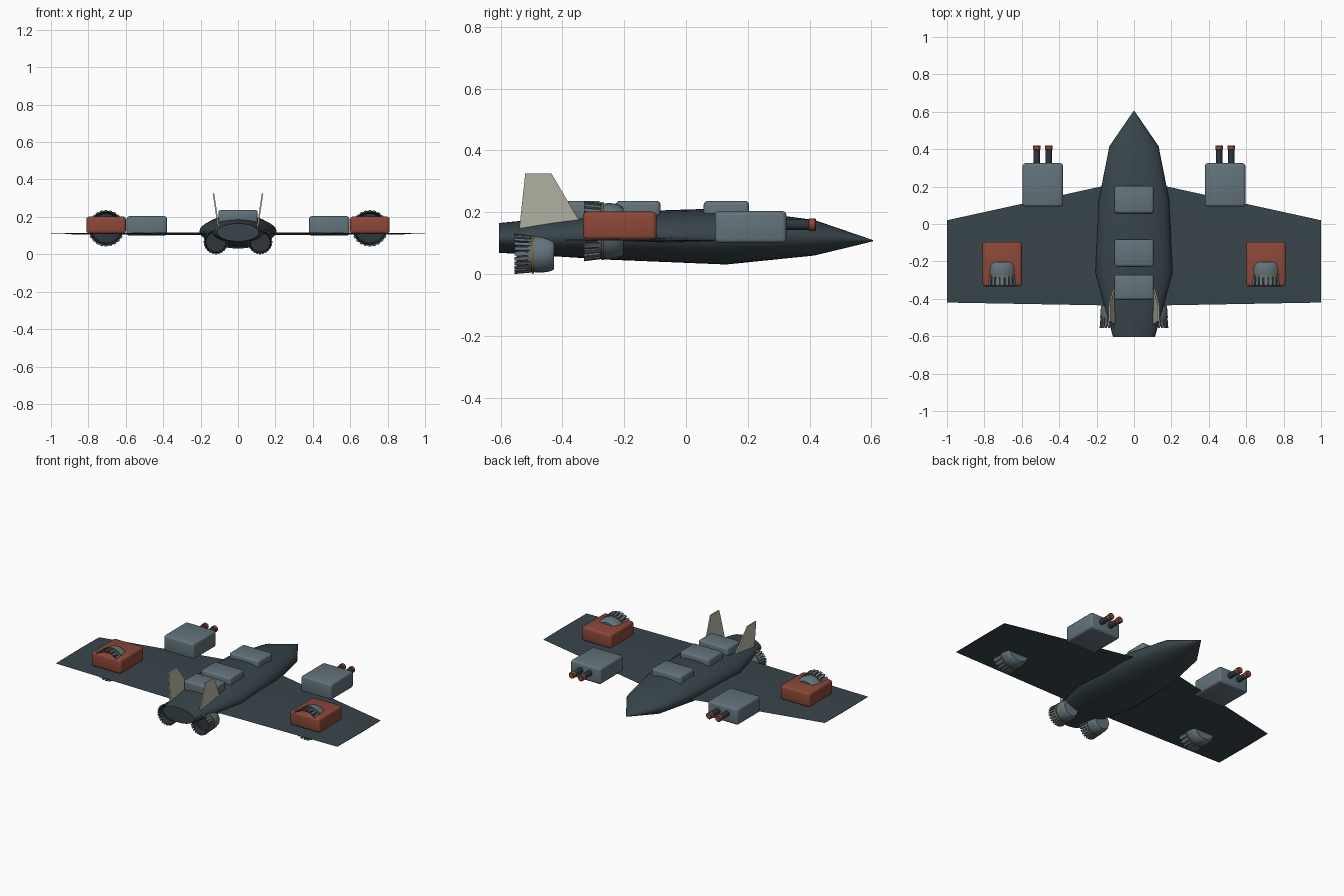
import bpy, bmesh, math
from mathutils import Vector

if "Cube" in bpy.data.objects:
    bpy.data.objects.remove(bpy.data.objects["Cube"])


def mat(name, r, g, b):
    m = bpy.data.materials.new(name)
    lin = lambda c: ((c / 255 + 0.055) / 1.055) ** 2.4
    m.diffuse_color = (lin(r), lin(g), lin(b), 1)
    m.use_nodes = True
    m.node_tree.nodes["Principled BSDF"].inputs["Base Color"].default_value = m.diffuse_color
    return m


HULL = mat("dark slate hull", 56, 69, 75)
GREY = mat("blue grey panel", 99, 115, 123)
RED = mat("rust red", 140, 72, 56)
BONE = mat("bone fin", 190, 189, 173)
GOLD = mat("dull brass", 125, 100, 55)
DARK = mat("dark metal", 45, 54, 60)


def finish(bm, name, material, smooth=None):
    bmesh.ops.recalc_face_normals(bm, faces=bm.faces)
    me = bpy.data.meshes.new(name)
    bm.to_mesh(me)
    bm.free()
    ob = bpy.data.objects.new(name, me)
    bpy.context.collection.objects.link(ob)
    me.materials.append(material)
    if smooth:
        bpy.ops.object.select_all(action='DESELECT')
        ob.select_set(True)
        bpy.context.view_layer.objects.active = ob
        bpy.ops.object.shade_smooth_by_angle(angle=math.radians(smooth))
    return ob


def loft(name, rings, material, smooth=35, caps=True):
    """Skin a list of equal-length point rings."""
    bm = bmesh.new()
    loops = [[bm.verts.new(p) for p in ring] for ring in rings]
    n = len(loops[0])
    for a, b in zip(loops, loops[1:]):
        for i in range(n):
            j = (i + 1) % n
            bm.faces.new((a[i], a[j], b[j], b[i]))
    if caps:
        bm.faces.new(loops[0])
        bm.faces.new(loops[-1])
    return finish(bm, name, material, smooth)


def ellipse(cx, y, cz, rx, rz, n=24):
    return [(cx + rx * math.cos(2 * math.pi * i / n), y,
             cz + rz * math.sin(2 * math.pi * i / n)) for i in range(n)]


def lathe(name, cx, cz, profile, material, n=24, smooth=35, caps=True):
    """Round part along y from (y, radius) pairs."""
    return loft(name, [ellipse(cx, y, cz, r, r, n) for y, r in profile],
                material, smooth, caps)


def box(name, x, y, z, material, bevel=0.014):
    """Rounded box from (min, max) ranges."""
    bm = bmesh.new()
    bmesh.ops.create_cube(bm, size=1)
    for v in bm.verts:
        v.co = Vector([(r[0] + r[1]) / 2 + c * (r[1] - r[0])
                       for r, c in zip((x, y, z), v.co)])
    bmesh.ops.bevel(bm, geom=bm.edges[:], offset=bevel, segments=3,
                    profile=0.5, affect='EDGES')
    return finish(bm, name, material, 40)


# Fuselage: y, half width, bottom, top
stations = [(0.605, 0.002, 0.106, 0.110), (0.415, 0.132, 0.060, 0.175),
            (0.13, 0.188, 0.031, 0.213), (-0.26, 0.206, 0.047, 0.200),
            (-0.605, 0.112, 0.069, 0.165)]
loft("fuselage", [ellipse(0, y, (b + t) / 2, w, (t - b) / 2, 32)
                  for y, w, b, t in stations], HULL, 50)

# Equipment boxes along the spine
for i, (y0, y1) in enumerate([(0.057, 0.204), (-0.228, -0.082), (-0.405, -0.272)]):
    box(f"spine_box_{i + 1}", (-0.105, 0.105), (y0, y1), (0.165, 0.237), GREY)


def engine(name, cx, y0, cz, r):
    """Bell engine: dome, brass rings, nozzle lining and petals; y0 is the rear."""
    lathe(name + "_body", cx, cz,
          [(y0 + 0.045, r * 0.55), (y0 + 0.045, r * 0.88), (y0 + 0.08, r * 0.93),
           (y0 + 0.105, r * 0.9), (y0 + 0.12, r * 0.84), (y0 + 0.128, r * 0.76)],
          GREY)
    lathe(name + "_brass_ring", cx, cz,
          [(y0 + 0.056, r * 0.8), (y0 + 0.056, r * 0.96), (y0 + 0.063, r * 0.96),
           (y0 + 0.063, r * 0.8)], GOLD)
    lathe(name + "_nozzle", cx, cz,
          [(y0 + 0.05, r * 0.5), (y0 + 0.05, r * 0.87), (y0 + 0.006, r * 0.93),
           (y0 + 0.006, r * 0.88), (y0 + 0.04, r * 0.8), (y0 + 0.04, r * 0.5)], DARK)
    bm = bmesh.new()
    n = 24
    for i in range(n):
        a = 2 * math.pi * i / n
        h = math.pi / n * 0.62
        vs = []
        for y, ri, ro in ((y0, 0.92, 1.0), (y0 + 0.054, 0.84, 0.93)):
            for ang, q in ((a - h, ri), (a + h, ri), (a + h, ro), (a - h, ro)):
                vs.append(bm.verts.new((cx + r * q * math.cos(ang), y,
                                        cz + r * q * math.sin(ang))))
        for f in ((0, 1, 2, 3), (4, 5, 6, 7), (0, 1, 5, 4),
                  (1, 2, 6, 5), (2, 3, 7, 6), (3, 0, 4, 7)):
            bm.faces.new([vs[k] for k in f])
    finish(bm, name + "_petals", GREY)


for side, s in (("right", 1), ("left", -1)):
    def span(a, b):
        return tuple(sorted((s * a, s * b)))

    # Wing: thin diamond section, tapering to the tip
    loft(side + "_wing", [
        [(s * x, le, 0.11), (s * x, le * 0.6 + te * 0.4, 0.11 + t),
         (s * x, te, 0.11), (s * x, le * 0.6 + te * 0.4, 0.11 - t)]
        for x, le, te, t in ((0.05, 0.228, -0.437, 0.009), (1.0, 0.02, -0.42, 0.002))],
        HULL, 30)

    # Gun pod with twin barrels
    box(side + "_gun_pod", span(0.38, 0.595), (0.093, 0.325), (0.1, 0.204), GREY)
    for k, x in enumerate((0.455, 0.52)):
        lathe(f"{side}_barrel_{k + 1}", s * x, 0.16,
              [(0.3, 0.017), (0.405, 0.017)], DARK, 16)
        lathe(f"{side}_muzzle_{k + 1}", s * x, 0.16,
              [(0.396, 0.016), (0.398, 0.02), (0.418, 0.02), (0.421, 0.017)], RED, 16)

    # Wing engine in its red housing
    box(side + "_engine_housing", span(0.6, 0.81), (-0.333, -0.095), (0.111, 0.202), RED)
    engine(side + "_wing_engine", s * 0.705, -0.33, 0.139, 0.098)

    # Tail engine under the fuselage
    engine(side + "_tail_engine", s * 0.118, -0.555, 0.066, 0.066)

    # Tail fin, leaning outward
    bm = bmesh.new()
    outline = [(-0.54, 0.14), (-0.335, 0.155), (-0.435, 0.325), (-0.52, 0.325)]
    rows = [[bm.verts.new((s * (0.108 + (z - 0.17) * 0.15 + d), y, z))
             for y, z in outline] for d in (-0.004, 0.004)]
    bm.faces.new(rows[0])
    bm.faces.new(rows[1])
    for i in range(4):
        j = (i + 1) % 4
        bm.faces.new((rows[0][i], rows[0][j], rows[1][j], rows[1][i]))
    finish(bm, side + "_tail_fin", BONE)
